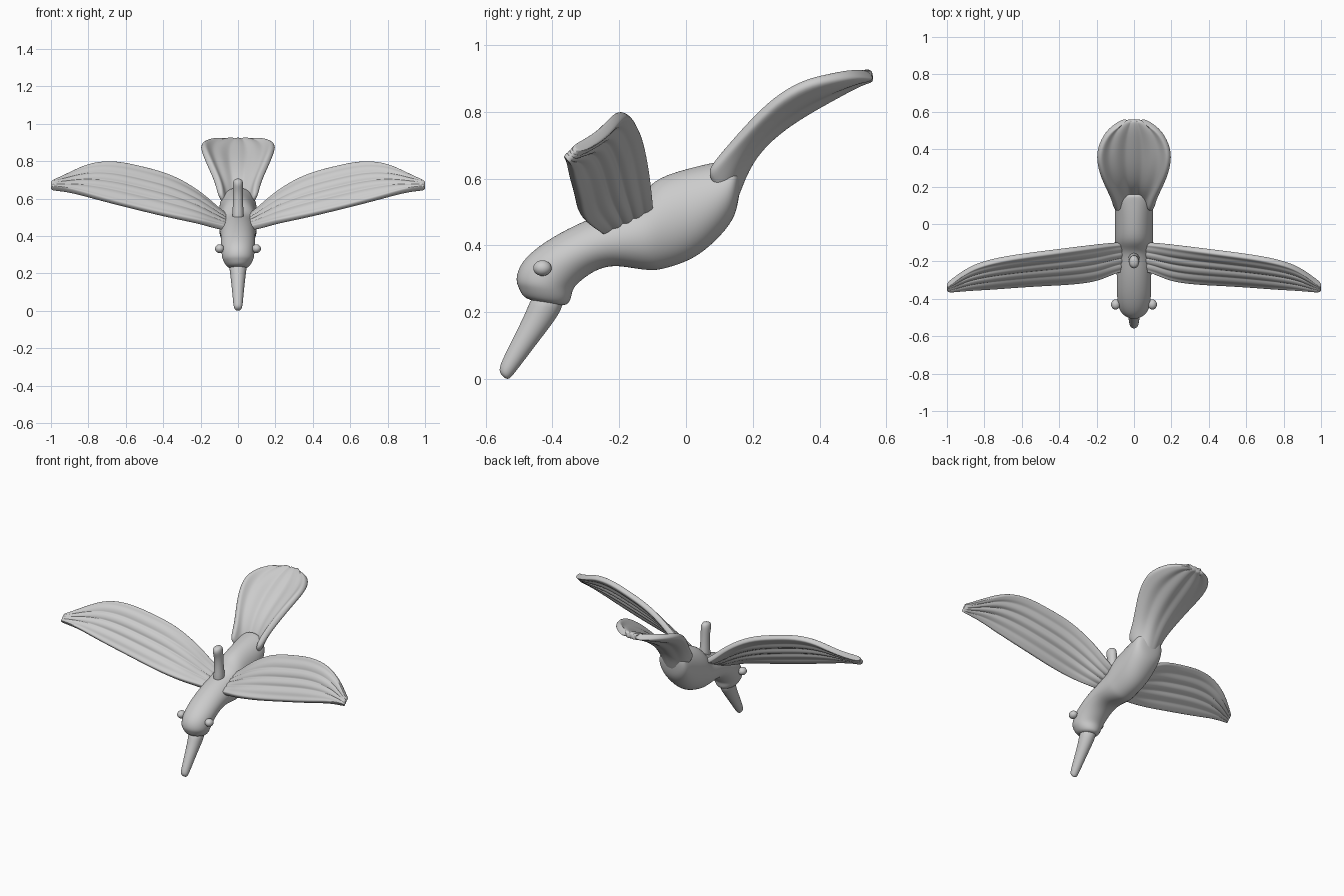
import bpy, bmesh, math
from mathutils import Vector

if "Cube" in bpy.data.objects:
    bpy.data.objects.remove(bpy.data.objects["Cube"])


def finish(name, verts, faces, thickness=0, mirror=False, levels=2):
    me = bpy.data.meshes.new(name)
    me.from_pydata(verts, [], faces)
    bm = bmesh.new()
    bm.from_mesh(me)
    bmesh.ops.recalc_face_normals(bm, faces=bm.faces)
    bm.to_mesh(me)
    bm.free()
    me.polygons.foreach_set("use_smooth", [True] * len(me.polygons))
    ob = bpy.data.objects.new(name, me)
    bpy.context.collection.objects.link(ob)
    if thickness:
        m = ob.modifiers.new("thickness", 'SOLIDIFY')
        m.thickness, m.offset = thickness, 0
    if mirror:
        ob.modifiers.new("mirror", 'MIRROR')
    m = ob.modifiers.new("smooth", 'SUBSURF')
    m.levels = m.render_levels = levels
    return ob


def loft(name, sections, n=16):
    """Oval rings, each given by two opposite (y, z) points and a half width."""
    verts = []
    for a, b, hw in sections:
        a, b = Vector((0, *a)), Vector((0, *b))
        c, h = (a + b) / 2, (a - b) / 2
        for i in range(n):
            t = 2 * math.pi * i / n
            verts.append(c + h * math.cos(t) + Vector((hw * 1.02 * math.sin(t), 0, 0)))
    faces = [(r * n + i, r * n + (i + 1) % n, (r + 1) * n + (i + 1) % n, (r + 1) * n + i)
             for r in range(len(sections) - 1) for i in range(n)]
    last = (len(sections) - 1) * n
    faces += [tuple(range(n)), tuple(range(last, last + n))]
    return finish(name, verts, faces)


def sheet(name, rows, thickness, mirror=False):
    n = len(rows[0])
    faces = [(r * n + i, r * n + i + 1, (r + 1) * n + i + 1, (r + 1) * n + i)
             for r in range(len(rows) - 1) for i in range(n - 1)]
    return finish(name, [p for row in rows for p in row], faces, thickness, mirror)


# Body with head, chest and raised back
loft("body", [
    ((-.475, .235), (-.365, .215), .045),
    ((-.495, .255), (-.345, .23), .065),
    ((-.503, .275), (-.34, .255), .078),
    ((-.513, .295), (-.335, .275), .086),
    ((-.50, .35), (-.30, .305), .09),
    ((-.43, .41), (-.26, .33), .092),
    ((-.33, .465), (-.21, .34), .092),
    ((-.23, .505), (-.15, .328), .097),
    ((-.14, .53), (-.10, .322), .10),
    ((-.105, .60), (-.07, .325), .102),
    ((.0, .632), (.02, .352), .102),
    ((.07, .648), (.09, .41), .102),
    ((.11, .655), (.145, .475), .098),
    ((.14, .66), (.157, .53), .085),
    ((.16, .66), (.165, .59), .05)])

# Long tapered beak
loft("beak", [
    ((-.55, .008), (-.535, -.002), .01),
    ((-.562, .025), (-.524, .004), .022),
    ((-.552, .055), (-.503, .03), .026),
    ((-.515, .13), (-.435, .12), .033),
    ((-.475, .21), (-.372, .2), .043),
    ((-.46, .26), (-.36, .25), .05)])

# Knob on the back between the wings
loft("back_knob", [
    ((-.24, .46), (-.14, .46), .04),
    ((-.22, .56), (-.16, .56), .027),
    ((-.225, .64), (-.165, .65), .027),
    ((-.245, .675), (-.165, .695), .03),
    ((-.23, .705), (-.185, .71), .02)], 10)

# Eyes on short stalks
for side, s in (("left", 1), ("right", -1)):
    bpy.ops.mesh.primitive_uv_sphere_add(segments=24, ring_count=16, radius=.026,
                                         location=(s * .098, -.43, .332))
    eye = bpy.context.object
    eye.name = side + "_eye"
    eye.scale = (.95, 1.05, .9)
    bpy.ops.object.shade_smooth()

# Wings: front lower edge and back upper edge at each span position
span = [
    (.05, (-.25, .44), (-.10, .50)),
    (.12, (-.265, .45), (-.105, .55)),
    (.20, (-.305, .473), (-.115, .63)),
    (.35, (-.32, .50), (-.135, .725)),
    (.50, (-.325, .535), (-.155, .765)),
    (.65, (-.335, .572), (-.175, .80)),
    (.78, (-.345, .608), (-.20, .792)),
    (.88, (-.35, .638), (-.235, .745)),
    (.96, (-.357, .652), (-.295, .705)),
    (1.002, (-.357, .655), (-.33, .69))]
rows = []
for x, lo, up in span:
    a, b = Vector((x, *lo)), Vector((x, *up))
    d = b - a
    normal = Vector((0, -d.z, d.y)).normalized()
    row = []
    for i in range(17):
        u = i / 16
        ripple = .035 * d.length * math.cos(u * 5 * 2 * math.pi) * math.sin(math.pi * u)
        row.append(a + d * u + normal * ripple)
    rows.append(row)
sheet("wings", rows, .034, mirror=True)

# Fanned tail, channel shaped: middle point, edge point, half width
tail = [
    ((.125, .50), (.06, .62), .095),
    ((.16, .61), (.12, .685), .108),
    ((.21, .695), (.18, .75), .14),
    ((.29, .765), (.265, .835), .18),
    ((.37, .815), (.355, .885), .198),
    ((.44, .855), (.43, .90), .182),
    ((.50, .888), (.495, .912), .142),
    ((.54, .905), (.532, .912), .09),
    ((.56, .908), (.555, .908), .045)]
rows = []
for mid, edge, hw in tail:
    row = []
    for i in range(17):
        u = i / 8 - 1
        p = Vector((hw * u, *mid)).lerp(Vector((hw * u, *edge)), u * u)
        p.z += .035 * hw * math.cos(u * 4 * math.pi)
        row.append(p)
    rows.append(row)
sheet("tail", rows, .038)
